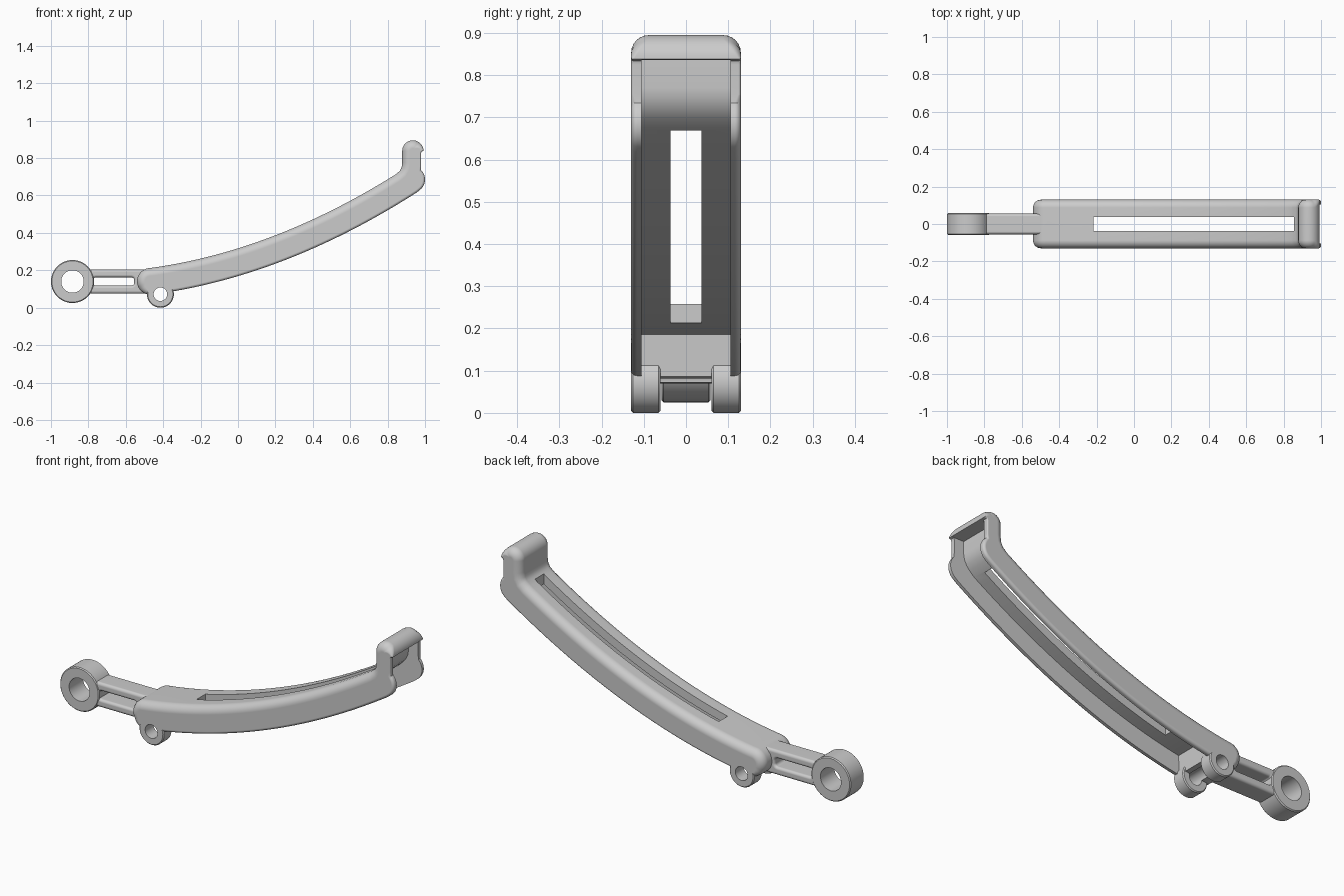
import bpy, bmesh, math
from mathutils import Vector

if "Cube" in bpy.data.objects:
    bpy.data.objects.remove(bpy.data.objects["Cube"])


def finish(name, bm):
    bmesh.ops.recalc_face_normals(bm, faces=bm.faces)
    me = bpy.data.meshes.new(name)
    bm.to_mesh(me)
    bm.free()
    ob = bpy.data.objects.new(name, me)
    bpy.context.collection.objects.link(ob)
    return ob


def activate(ob):
    bpy.ops.object.select_all(action='DESELECT')
    ob.select_set(True)
    bpy.context.view_layer.objects.active = ob


def cut(ob, cutter):
    cutter.hide_render = True
    m = ob.modifiers.new("cut", 'BOOLEAN')
    m.operation, m.solver, m.object = 'DIFFERENCE', 'EXACT', cutter
    activate(ob)
    bpy.ops.object.modifier_apply(modifier=m.name)
    bpy.data.objects.remove(cutter)


def smooth(ob):
    activate(ob)
    bpy.ops.object.shade_smooth_by_angle(angle=math.radians(32))
    w = ob.modifiers.new("normals", 'WEIGHTED_NORMAL')
    w.keep_sharp = True


def prism(name, pts, y0, y1, radii=None, seg=6):
    """Counter-clockwise xz outline extruded along y, each point with its own edge rounding."""
    n = len(pts)
    radii = radii or [0] * n
    norms = []
    for i in range(n):
        t = (Vector(pts[(i + 1) % n]) - Vector(pts[i - 1])).normalized()
        norms.append(Vector((t.y, -t.x)))
    bm = bmesh.new()
    steps = [k / seg * math.pi / 2 for k in range(seg + 1)] if any(radii) else [0]
    loops = []
    for side in (-1, 1):
        for a in (reversed(steps) if side < 0 else steps):
            loop = []
            for p, r, nv in zip(pts, radii, norms):
                q = Vector(p) - nv * r * (1 - math.cos(a))
                d = r * (1 - math.sin(a))
                loop.append(bm.verts.new((q.x, y0 + d if side < 0 else y1 - d, q.y)))
            loops.append(loop)
    for a, b in zip(loops, loops[1:]):
        for i in range(n):
            bm.faces.new((a[i], a[(i + 1) % n], b[(i + 1) % n], b[i]))
    bm.faces.new(loops[0])
    bm.faces.new(loops[-1])
    return finish(name, bm)


def arc(cx, cz, r, a0, a1, n):
    return [(cx + r * math.cos(math.radians(a0 + (a1 - a0) * i / n)),
             cz + r * math.sin(math.radians(a0 + (a1 - a0) * i / n))) for i in range(n + 1)]


def eye(name, cx, cz, ro, ri, y0, y1, b=0.005, n=64):
    """Pierced disc with its axis along y."""
    prof = [(ri, y0), (ro - b, y0), (ro, y0 + b), (ro, y1 - b), (ro - b, y1), (ri, y1)]
    bm = bmesh.new()
    rings = [[bm.verts.new((cx + r * math.cos(2 * math.pi * k / n), y,
                            cz + r * math.sin(2 * math.pi * k / n))) for r, y in prof]
             for k in range(n)]
    for k in range(n):
        a, c = rings[k], rings[(k + 1) % n]
        for j in range(len(prof)):
            i = (j + 1) % len(prof)
            bm.faces.new((a[j], a[i], c[i], c[j]))
    ob = finish(name, bm)
    smooth(ob)
    return ob


def spine(x, off):
    """Point offset from the curved centreline of the lever."""
    s = 0.304 + 0.366 * x
    d = math.hypot(1, s)
    return (x - off * s / d, 0.243 + 0.304 * x + 0.183 * x * x + off / d)


def run(x0, x1, off, n=36):
    return [spine(x0 + (x1 - x0) * i / n, off) for i in range(n + 1)]


# Curved lever body with the raised head: bottom, tip, head, top, rounded rear end
H = 0.071
bottom = run(-0.45, 0.92, -H)
tip = arc(0.93, 0.685, 0.07, -50, 45, 12)
neck = [(0.978, 0.755), (0.978, 0.825), (0.981, 0.834)]
cap = arc(0.935, 0.838, 0.057, 0, 180, 20)
fillet = [(0.878, 0.775), (0.875, 0.75), (0.866, 0.732)]
top = run(0.88, -0.45, H)
rear = arc(-0.469, 0.141, 0.071, 100, 270, 18)
outline = bottom + tip + neck + cap + fillet + top + rear
R = 0.042
radii = [0.014] * (len(bottom) + len(tip)) + [0.006] * 3
radii += [min(R, 0.006 + 0.006 * i) for i in range(len(cap))]
radii += [R] * (len(fillet) + len(top))
radii += [R if i < 13 else R - (i - 12) * 0.0045 for i in range(len(rear))]
lever = prism("lever_body", outline, -0.13, 0.13, radii)

# Hollow underside, running up into the head
cavity = [(-0.36, -0.05), (1.1, -0.05), (1.1, 0.836), (0.922, 0.836), (0.922, 0.77),
          (0.917, 0.742), (0.905, 0.717), (0.888, 0.697)] + run(0.875, -0.348, 0.027)
cut(lever, prism("cavity_cutter", cavity, -0.105, 0.105))

# Long slot through the top web and pin hole through the rear
slot = [(-0.217, 0.1), (0.855, 0.1), (0.855, 1.0), (-0.217, 1.0)]
cut(lever, prism("slot_cutter", slot, -0.037, 0.037))
cut(lever, prism("pin_cutter", arc(-0.415, 0.072, 0.036, 0, 354.375, 63), -0.2, 0.2))
smooth(lever)

# Pair of pin lugs below the rear
for name, y0 in (("front_lug", -0.13), ("back_lug", 0.06)):
    eye(name, -0.415, 0.072, 0.072, 0.036, y0, y0 + 0.07)

# Pivot eye at the far end
eye("pivot_eye", -0.885, 0.14, 0.115, 0.06, -0.058, 0.058)

# Slotted arm joining the eye to the lever
arm = prism("connecting_arm", [(-0.80, 0.075), (-0.46, 0.075), (-0.46, 0.205), (-0.80, 0.205)],
            -0.055, 0.055)
cut(arm, prism("arm_slot_cutter",
               arc(-0.57, 0.133, 0.015, -90, 0, 5) + arc(-0.57, 0.147, 0.015, 0, 90, 5)
               + arc(-0.76, 0.147, 0.015, 90, 180, 5) + arc(-0.76, 0.133, 0.015, 180, 270, 5),
               -0.1, 0.1))
bev = arm.modifiers.new("round", 'BEVEL')
bev.width, bev.segments, bev.limit_method = 0.014, 4, 'ANGLE'
bev.angle_limit = math.radians(40)
activate(arm)
bpy.ops.object.modifier_apply(modifier=bev.name)
smooth(arm)
